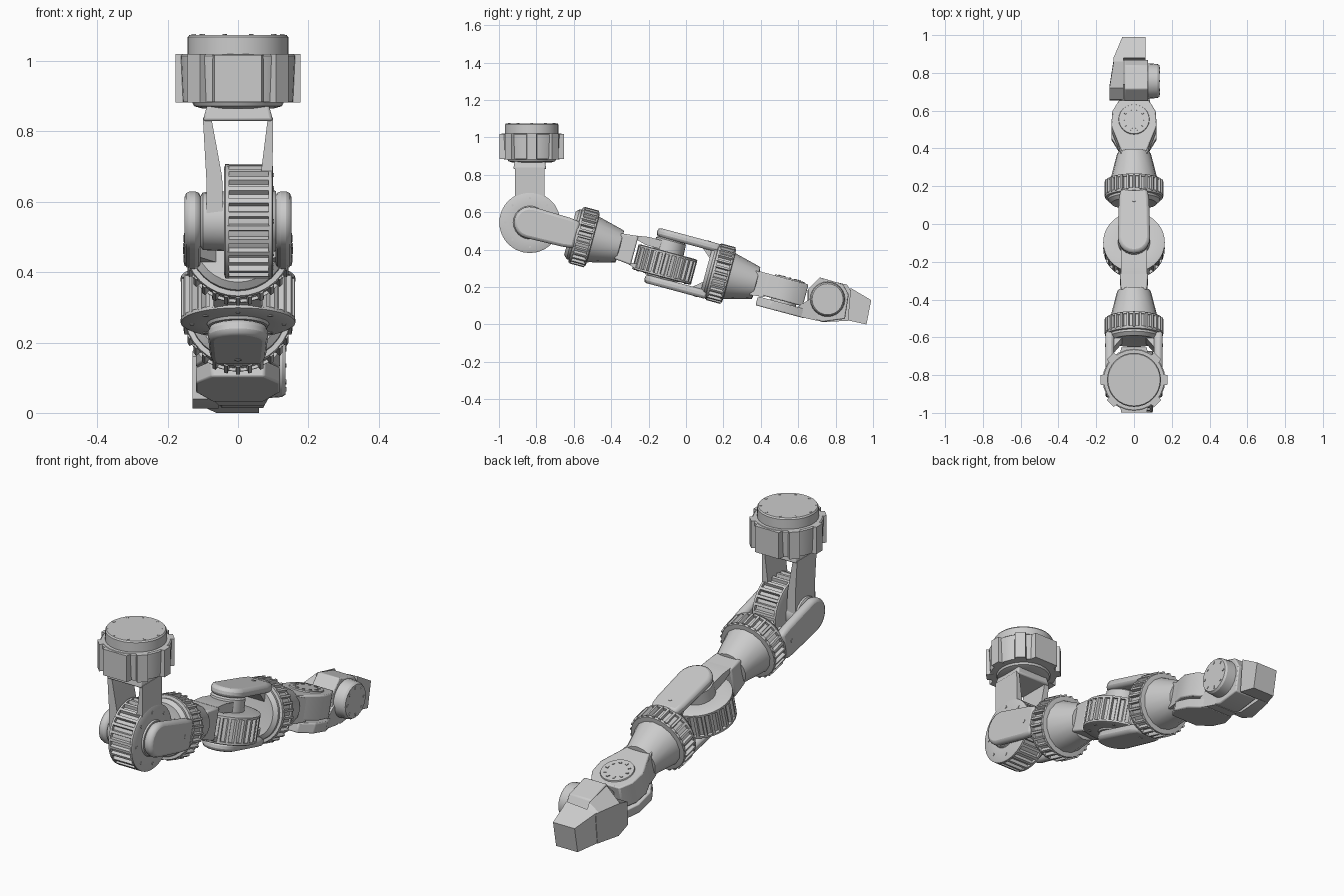
import bpy, bmesh
from math import sin, cos, pi, radians
from mathutils import Matrix, Vector

if "Cube" in bpy.data.objects:
    bpy.data.objects.remove(bpy.data.objects["Cube"])


def frame(origin, x, y):
    x, y = Vector(x), Vector(y)
    return Matrix.Translation(origin) @ Matrix((x, y, x.cross(y))).transposed().to_4x4()


def make(name, M, bm, bevel=0):
    bmesh.ops.transform(bm, matrix=M, verts=bm.verts)
    bmesh.ops.recalc_face_normals(bm, faces=bm.faces)
    me = bpy.data.meshes.new(name)
    bm.to_mesh(me)
    bm.free()
    ob = bpy.data.objects.new(name, me)
    bpy.context.collection.objects.link(ob)
    if bevel:
        mod = ob.modifiers.new("bevel", 'BEVEL')
        mod.width, mod.segments, mod.limit_method = bevel, 2, 'ANGLE'
    return ob


def skin(bm, A, B):
    a, b = [bm.verts.new(p) for p in A], [bm.verts.new(p) for p in B]
    bm.faces.new(a)
    bm.faces.new(b)
    for i in range(len(a)):
        j = (i + 1) % len(a)
        bm.faces.new((a[i], a[j], b[j], b[i]))


def solid(name, M, A, B, bevel=0):
    bm = bmesh.new()
    skin(bm, A, B)
    return make(name, M, bm, bevel)


def prism(name, M, pts, h0, h1, axis='X', bevel=0):
    put = {'X': lambda a, b, h: (h, a, b), 'Z': lambda a, b, h: (a, b, h)}[axis]
    return solid(name, M, [put(*p, h0) for p in pts], [put(*p, h1) for p in pts], bevel)


def around(axis, h, r, t, w=0):
    a, b = r * cos(t) - w * sin(t), r * sin(t) + w * cos(t)
    return (h, a, b) if axis == 'X' else (a, h, b)


def lathe(name, M, prof, axis='Y', n=32):
    bm = bmesh.new()
    rings = [[bm.verts.new(around(axis, h, r, 2 * pi * i / n)) for i in range(n)] for h, r in prof]
    for a, b in zip(rings, rings[1:]):
        for i in range(n):
            j = (i + 1) % n
            bm.faces.new((a[i], a[j], b[j], b[i]))
    bm.faces.new(rings[0])
    bm.faces.new(rings[-1])
    return make(name, M, bm)


def ribs(name, M, n, r0, r1, h0, h1, w, axis='Y', skip=(), taper=0.6):
    bm = bmesh.new()
    for i in range(n):
        if i in skip:
            continue
        t = 2 * pi * i / n
        loops = [[around(axis, h, r, t, s) for h, s in ((h0, -k), (h1, -k), (h1, k), (h0, k))]
                 for r, k in ((r0, w), (r1, w * taper))]
        skin(bm, *loops)
    return make(name, M, bm)


ANG = radians(15)
D = Vector((0, cos(ANG), -sin(ANG)))      # arm direction
V = Vector((0, sin(ANG), cos(ANG)))       # across the arm
S = Vector((0, -0.835, 0.545))            # shoulder pivot
E = S + D * 0.755                         # elbow pivot

# Mounting drum on top
base = frame((0, -0.825, 0), (1, 0, 0), (0, 0, 1))
lathe("mount_drum", base, [(.865, .10), (.872, .125), (.882, .13), (.884, .16), (1.015, .166), (1.02, .16)], n=24)
lathe("mount_cap", base, [(1.01, .143), (1.068, .143), (1.075, .138)])
ribs("mount_lugs", base, 8, .14, .178, .882, 1.02, .03, skip=(2, 6), taper=.85)
ribs("mount_flats", base, 4, .13, .172, .884, 1.018, .075, skip=(0, 2), taper=.9)
ribs("cap_studs", base, 10, .12, .132, 1.07, 1.0765, .006)


def joint(name, M, bar, top, wide, deep):
    """Ribbed wheel and the yoke that holds it; the parent lies along -Y."""
    lathe(name + "_wheel", M, [(-.04, .10), (-.04, .15), (-.036, .163), (-.026, .163), (-.026, .148),
                               (.086, .148), (.086, .163), (.096, .163), (.1, .155), (.1, .10)], 'X', 36)
    ribs(name + "_wheel_ribs", M, 26, .14, .163, -.03, .09, .011, 'X')
    lathe(name + "_hub", M, [(-.108, .07), (-.1, .082), (-.04, .085)], 'X', 24)
    lathe(name + "_hub_cover", M, [(.098, .09), (.108, .085)], 'X', 24)
    ribs(name + "_wheel_bolts", M, 8, .125, .137, .098, .103, .006, 'X')
    # yoke crossbar and struts
    rect = lambda x, y, z: [(-x, y, -z), (x, y, -z), (x, y, z), (-x, y, z)]
    solid(name + "_yoke_bar", M, rect(wide, -bar, deep), rect(wide * .88, -top, deep * .92), .008)
    prism(name + "_yoke_long_strut", M, [(-wide, -bar - .01), (-wide * .76, -bar - .01), (-.045, -.125),
                                         (-.042, 0), (-.09, 0), (-.09, -.12)], -deep * .9, deep * .9, 'Z')
    prism(name + "_yoke_short_strut", M, [(wide, -bar - .01), (wide * .85, -bar - .01), (.065, -.135), (.098, -.13)],
          -deep * .9, deep * .9, 'Z')


joint("shoulder", frame(S, (1, 0, 0), (0, 0, -1)), .285, .33, .10, .088)
joint("elbow", frame(E, -V, D), .175, .27, .08, .075)


def link(name, M):
    """Fork plates, ribbed collar and tapered sleeve along +Y."""
    arc = [(-.085 * sin(pi * i / 10), .085 * cos(pi * i / 10)) for i in range(11)]
    plate = [(.262, .072), (.2, .08)] + arc + [(.2, -.08), (.262, -.072)]
    for side, s in (("left", -1), ("right", 1)):
        prism(f"{name}_{side}_plate", M, plate, s * .106, s * .152, 'X', .016)
        lathe(f"{name}_{side}_screw", M @ Matrix.Translation((0, .2, 0)), [(s * .14, .01), (s * .154, .01)], 'X', 10)
        # gussets between plate and collar
        prism(f"{name}_{side}_gusset", M, [(s * .11, .17), (s * .11, .24), (s * .05, .24), (s * .085, .2)],
              -.06, .06, 'Z')
    lathe(name + "_collar", M, [(.225, .09), (.222, .12), (.24, .138), (.252, .138), (.254, .152), (.268, .154),
                                (.268, .141), (.335, .141), (.335, .15), (.347, .148), (.35, .125)])
    ribs(name + "_collar_ribs", M, 28, .13, .157, .262, .342, .009)
    lathe(name + "_sleeve", M, [(.345, .128), (.365, .122), (.485, .092), (.497, .088), (.5, .07)], n=16)


link("upper_arm", frame(S, (1, 0, 0), D))
link("forearm", frame(E, -V, D))

# Wrist: local X = across, Y = along the arm, Z = up from the arm
W = frame(E, (1, 0, 0), D)
mirror = lambda half: half + [(-x, y) for x, y in reversed(half)]
prism("wrist_housing", W, mirror([(.065, .49), (.12, .63), (.115, .71), (.08, .77)]), -.055, .066, 'Z', .006)
solid("wrist_neck", W, [(x, .48, z) for x, z in ((-.07, -.07), (.07, -.07), (.07, .065), (-.07, .065))],
      [(x, .56, z) for x, z in ((-.09, -.06), (.09, -.06), (.09, .05), (-.09, .05))])
top = W @ Matrix.Translation((0, .665, 0)) @ Matrix.Rotation(pi / 2, 4, 'X')
lathe("wrist_cover", top, [(.06, .084), (.072, .08)], n=24)
ribs("wrist_bolts", top, 10, .05, .064, .07, .076, .007)
lathe("wrist_pin", top, [(-.11, .07), (.06, .07)], n=20)
prism("wrist_lower_plate", W, mirror([(.075, .525), (.12, .60), (.12, .70), (.075, .80)]), -.115, -.066, 'Z', .006)
solid("wrist_link", W, [(x, .74, z) for x, z in ((-.08, -.115), (.09, -.115), (.09, -.07), (-.08, -.07))],
      [(x, .86, z) for x, z in ((-.055, -.11), (.075, -.11), (.075, .06), (-.055, .06))])

# Hand: block, side disc, offset plate and tip
I = Matrix()
prism("hand_block", I, [(.65, .035), (.65, .185), (.715, .252), (.84, .215), (.87, .16), (.85, .03), (.73, .014)],
      -.05, .075, 'X', .006)
hub = Matrix.Translation((0, .757, .135))
lathe("hand_disc", hub, [(.07, .094), (.125, .09), (.135, .083)], 'X', 24)
ribs("hand_disc_bolts", hub, 8, .062, .074, .13, .138, .006, 'X')
side = [(.655, .04), (.66, .16), (.72, .245), (.86, .213), (.885, .175), (.87, .02), (.73, .012)]
solid("hand_side_plate", I, [(-.055, y, z) for y, z in side],
      [(-.13 if y < .8 else -.108, y, min(z, .175)) for y, z in side])
tip = [(.88, .195), (.99, .13), (.965, 0), (.865, .022)]
solid("hand_tip", I, [(.06, y, z) for y, z in tip],
      [(-.108 if y < .9 else -.062, y, min(z, .18)) for y, z in tip])

# Smooth the round parts, keep hard edges
bpy.ops.object.select_all(action='SELECT')
bpy.context.view_layer.objects.active = bpy.context.scene.objects[0]
bpy.ops.object.shade_smooth_by_angle(angle=radians(30))
